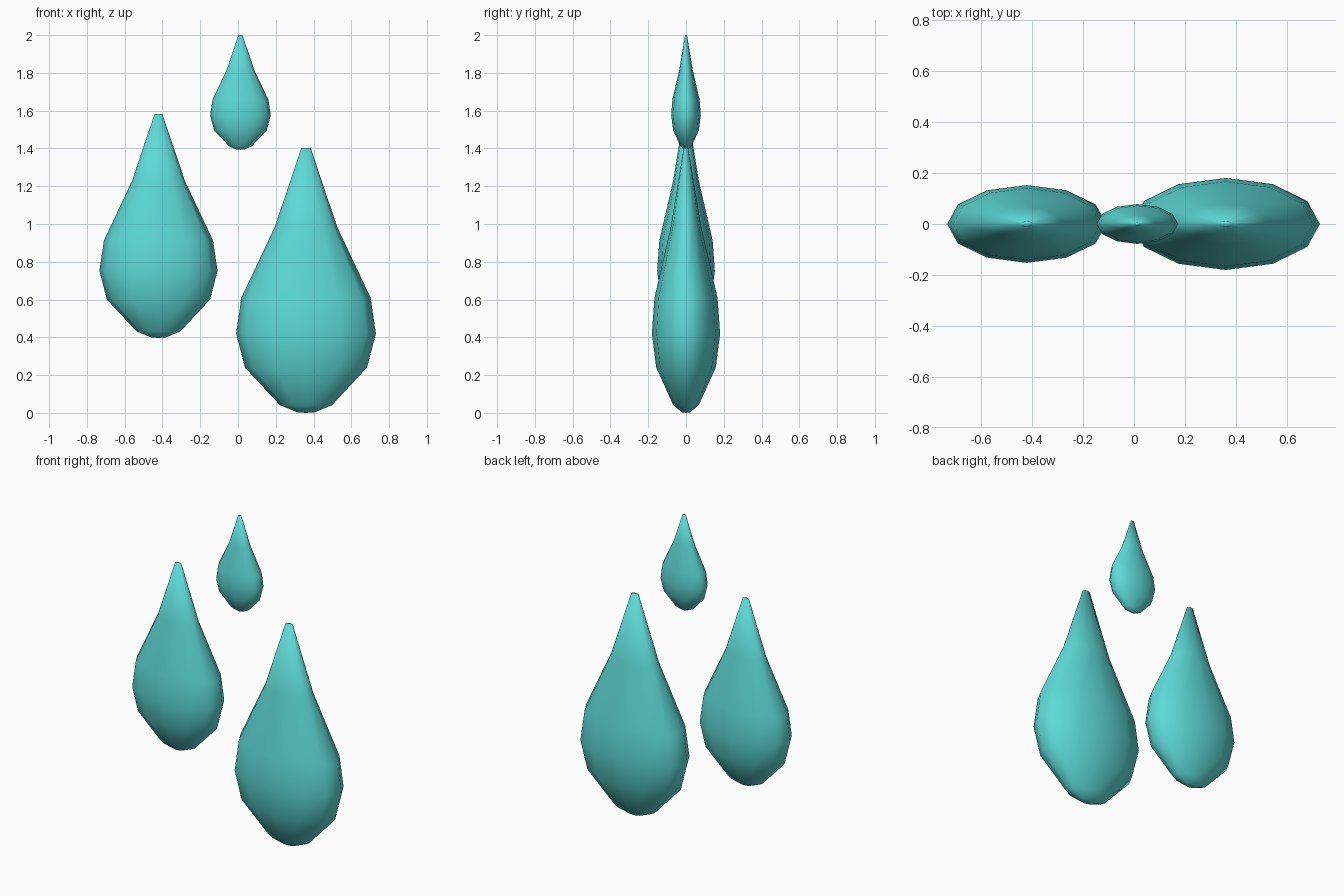
import bpy, bmesh
from math import cos, sin, pi

if "Cube" in bpy.data.objects:
    bpy.data.objects.remove(bpy.data.objects["Cube"])

SIDES = 12
FLATTEN = 0.488
# Drop profile (radius, height) for the largest drop
PROFILE = [(0.045, 0.003), (0.138, 0.041), (0.323, 0.24), (0.37, 0.42),
           (0.342, 0.61), (0.165, 0.985), (0.025, 1.402)]

teal = bpy.data.materials.new("teal")
teal.diffuse_color = (0.11, 0.70, 0.68, 1)
teal.use_nodes = True
teal.node_tree.nodes["Principled BSDF"].inputs["Base Color"].default_value = teal.diffuse_color


def drop(name, x, z, s):
    """Lathe the profile into a flattened 12-sided drop."""
    bm = bmesh.new()
    rings = [[bm.verts.new((x + s * r * cos(2 * pi * i / SIDES),
                            s * r * FLATTEN * sin(2 * pi * i / SIDES),
                            z + s * h)) for i in range(SIDES)]
             for r, h in PROFILE]
    for a, b in zip(rings, rings[1:]):
        for i in range(SIDES):
            j = (i + 1) % SIDES
            bm.faces.new((a[i], a[j], b[j], b[i]))
    # Closed bottom and tip
    base = bm.verts.new((x, 0, z))
    for i in range(SIDES):
        bm.faces.new((base, rings[0][(i + 1) % SIDES], rings[0][i]))
    bm.faces.new(rings[-1])
    for f in bm.faces:
        f.smooth = True
    bmesh.ops.recalc_face_normals(bm, faces=bm.faces)
    mesh = bpy.data.meshes.new(name)
    bm.to_mesh(mesh)
    bm.free()
    mesh.materials.append(teal)
    bpy.context.collection.objects.link(bpy.data.objects.new(name, mesh))


drop("large_drop", 0.36, 0.0, 1.0)
drop("medium_drop", -0.421, 0.397, 0.845)
drop("small_drop", 0.013, 1.393, 0.433)
